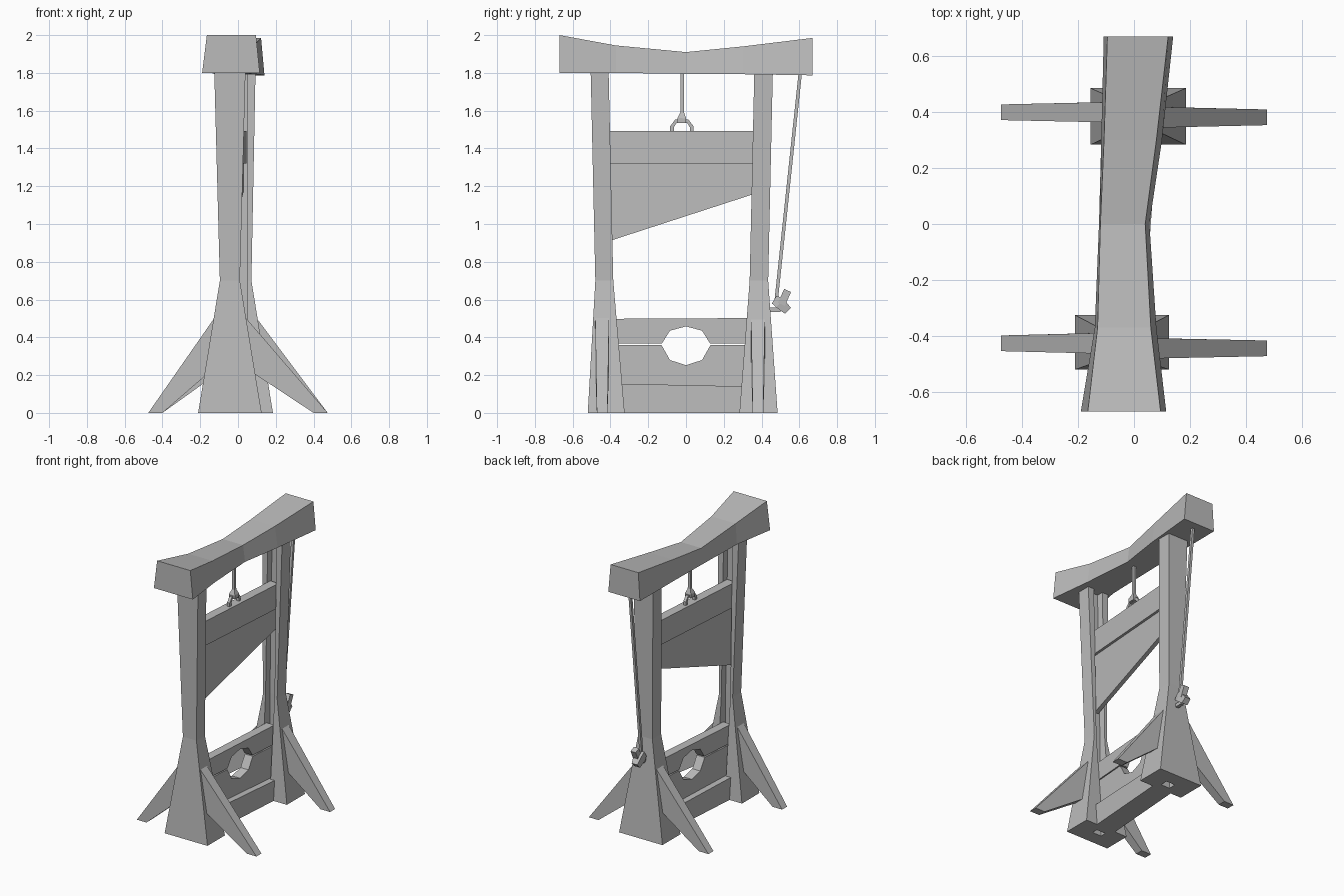
import bpy, bmesh
from mathutils import Vector

if "Cube" in bpy.data.objects:
    bpy.data.objects.remove(bpy.data.objects["Cube"], do_unlink=True)

grey = bpy.data.materials.new("plain grey")
grey.use_nodes = True
grey.diffuse_color = (0.5, 0.5, 0.5, 1)
grey.node_tree.nodes["Principled BSDF"].inputs["Base Color"].default_value = (0.5, 0.5, 0.5, 1)


def loft(name, rings):
    """Skin a list of matching closed rings and cap both ends."""
    bm = bmesh.new()
    loops = [[bm.verts.new(p) for p in ring] for ring in rings]
    n = len(loops[0])
    for a, b in zip(loops, loops[1:]):
        for i in range(n):
            j = (i + 1) % n
            bm.faces.new((a[i], a[j], b[j], b[i]))
    bm.faces.new(loops[0][::-1])
    bm.faces.new(loops[-1])
    bmesh.ops.recalc_face_normals(bm, faces=bm.faces)
    mesh = bpy.data.meshes.new(name)
    bm.to_mesh(mesh)
    bm.free()
    mesh.materials.append(grey)
    obj = bpy.data.objects.new(name, mesh)
    bpy.context.collection.objects.link(obj)
    return obj


def mid_x(y):
    """The frame stands slightly askew, so its centre line drifts with y."""
    return -0.015 + 0.0725 * y


def slab(name, outline, thick):
    """Upright board from a (y, z) outline."""
    loft(name, [[(mid_x(y) + s * thick / 2, y, z) for y, z in outline] for s in (-1, 1)])


def tube(name, points, radii, sides=4):
    """Thin bar along a path lying in the y-z plane."""
    pts = [Vector(p) for p in points]
    side = Vector((1, 0, 0))
    rings = []
    for i, p in enumerate(pts):
        along = (pts[min(i + 1, len(pts) - 1)] - pts[max(i - 1, 0)]).normalized()
        out = side.cross(along)
        r = radii[i] if isinstance(radii, list) else radii
        rings.append([p + r * (a * side + b * out)
                      for a, b in ((-1, -1), (1, -1), (1, 1), (-1, 1))])
    loft(name, rings)


# Grooved posts: each level is (z, half width, outer y, inner y)
GROOVE = 0.035


def post(name, cx, levels):
    rings = []
    for z, w, outer, inner in levels:
        deep = inner + (outer - inner) * 0.5
        rings.append([(cx + x, y, z) for x, y in (
            (-w, outer), (w, outer), (w, inner), (GROOVE, inner),
            (GROOVE, deep), (-GROOVE, deep), (-GROOVE, inner), (-w, inner))])
    loft(name, rings)


post("front_post", -0.043, [(0, 0.168, -0.52, -0.325), (0.7, 0.053, -0.48, -0.385),
                            (1.82, 0.083, -0.505, -0.41)])
post("rear_post", 0.015, [(0, 0.17, 0.485, 0.283), (0.7, 0.056, 0.435, 0.337),
                          (1.82, 0.078, 0.46, 0.362)])

# Sagging top beam: (y, bottom z, top z, bottom x pair, top x pair)
stations = [(-0.67, 1.80, 2.0, (-0.19, 0.115), (-0.165, 0.095)),
            (-0.37, 1.80, 1.945, (-0.14, 0.08), (-0.13, 0.06)),
            (0, 1.795, 1.91, (-0.125, 0.055), (-0.12, 0.04)),
            (0.3, 1.793, 1.94, (-0.117, 0.1), (-0.107, 0.08)),
            (0.67, 1.787, 1.985, (-0.108, 0.14), (-0.095, 0.122))]
loft("top_beam", [[(b[0], y, lo), (b[1], y, lo), (t[1], y, hi), (t[0], y, hi)]
                  for y, lo, hi, b, t in stations])

# Slanted braces on both sides of each post
for place, cx, cy in (("front", -0.043, -0.435), ("rear", 0.015, 0.39)):
    for hand, s in (("right", 1), ("left", -1)):
        y = cy - s * 0.009
        path = [(0.475 * s, 0), (0.40 * s, 0), (cx + s * 0.08, 0.24), (cx + s * 0.07, 0.52)]
        widths = (0.028, 0.028, 0.037, 0.037)
        loft(f"{place}_{hand}_brace",
             [[(x, y + d * w, z) for (x, z), w in zip(path, widths)] for d in (-1, 1)])

# Sliding weight and slanted blade
slab("blade_weight", [(-0.44, 1.32), (0.39, 1.32), (0.39, 1.492), (-0.44, 1.492)], 0.066)
slab("blade", [(-0.43, 0.902), (0.385, 1.167), (0.385, 1.32), (-0.43, 1.32)], 0.03)

# Stocks with a faceted hole, split across the middle
slab("base_plank", [(-0.38, 0), (0.33, 0), (0.33, 0.14), (-0.38, 0.155)], 0.15)
slab("lower_stock", [(-0.4, 0.13), (0.35, 0.13), (0.35, 0.36), (0.13, 0.36), (0.085, 0.28),
                     (0, 0.252), (-0.085, 0.28), (-0.13, 0.36), (-0.4, 0.36)], 0.062)
slab("upper_stock", [(-0.4, 0.368), (-0.127, 0.368), (-0.085, 0.435), (0, 0.458),
                     (0.085, 0.435), (0.127, 0.368), (0.35, 0.368), (0.35, 0.502),
                     (-0.4, 0.498)], 0.062)

# Hanging rope with its flared end and shackle
cx = mid_x(-0.022)
tube("hanging_rope", [(cx, -0.02, 1.82), (cx, -0.02, 1.59), (cx, -0.022, 1.56), (cx, -0.022, 1.535)],
     [0.008, 0.01, 0.023, 0.023])
tube("shackle", [(cx, -0.022 + y, z) for y, z in (
    (-0.052, 1.48), (-0.052, 1.515), (-0.032, 1.543), (0.032, 1.543), (0.052, 1.515), (0.052, 1.48))],
    0.010)

# Tie rope, peg and knot behind the rear post
rx = 0.015
tube("tie_rope", [(rx, 0.607, 1.82), (rx, 0.478, 0.6)], 0.009)
tube("peg", [(rx, 0.41, 0.545), (rx, 0.5, 0.545)], 0.012)
tube("knot", [(rx, 0.467, 0.6), (rx, 0.497, 0.582), (rx, 0.54, 0.54)], [0.024, 0.03, 0.022])
tube("rope_end", [(rx + 0.01, 0.505, 0.575), (rx + 0.01, 0.538, 0.648)], 0.02)
